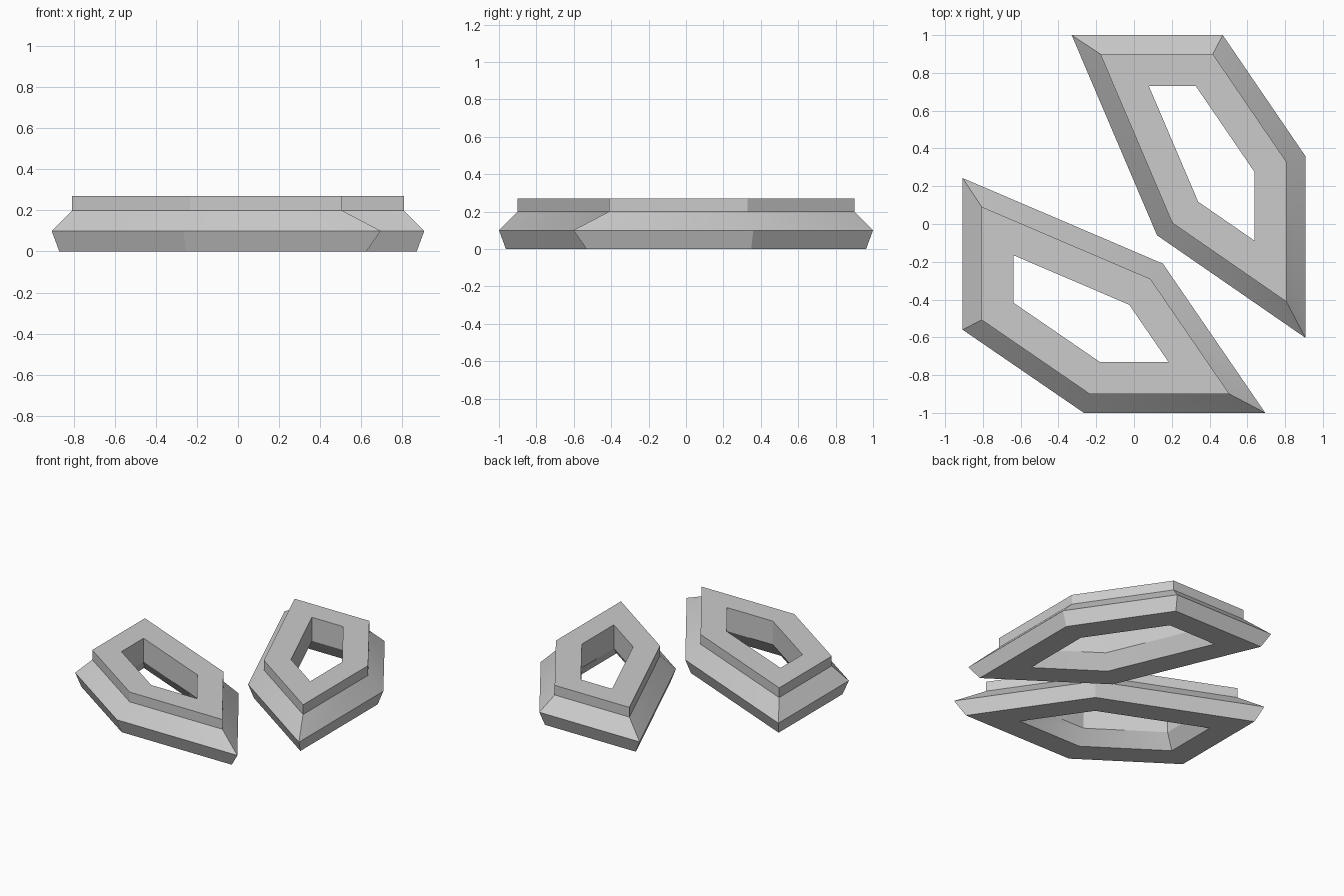
import bpy, bmesh, math
from mathutils import Vector

if "Cube" in bpy.data.objects:
    bpy.data.objects.remove(bpy.data.objects["Cube"])

grey = bpy.data.materials.new("plain grey")
grey.diffuse_color = (0.6, 0.6, 0.6, 1)
grey.use_nodes = True
grey.node_tree.nodes["Principled BSDF"].inputs["Base Color"].default_value = grey.diffuse_color

# Cross-section of the frame as (inset from the widest outline, height)
SECTION = [(0.0, 0.10), (0.10, 0.20), (0.10, 0.27), (0.27, 0.27),
           (0.27, 0.10), (0.205, 0.0), (0.037, 0.0)]


def inset(points, d):
    """Move every side of a counter-clockwise polygon inwards by d."""
    pts = [Vector(p) for p in points]
    result = []
    for i, p in enumerate(pts):
        a = (p - pts[i - 1]).normalized()
        b = (pts[(i + 1) % len(pts)] - p).normalized()
        na, nb = Vector((-a.y, a.x)), Vector((-b.y, b.x))
        result.append(p + (na + nb) * (d / (1 + na.dot(nb))))
    return result


def frame(name, outline):
    """Sweep the cross-section around a five-sided outline."""
    bm = bmesh.new()
    loops = [[bm.verts.new((p.x, p.y, z)) for p in inset(outline, d)]
             for d, z in SECTION]
    n = len(outline)
    for k, low in enumerate(loops):
        high = loops[(k + 1) % len(loops)]
        for i in range(n):
            j = (i + 1) % n
            bm.faces.new((low[i], low[j], high[j], high[i]))
    bmesh.ops.recalc_face_normals(bm, faces=bm.faces)
    mesh = bpy.data.meshes.new(name)
    bm.to_mesh(mesh)
    bm.free()
    obj = bpy.data.objects.new(name, mesh)
    bpy.context.collection.objects.link(obj)
    mesh.materials.append(grey)
    bpy.ops.object.select_all(action='DESELECT')
    obj.select_set(True)
    bpy.context.view_layer.objects.active = obj
    bpy.ops.object.shade_smooth_by_angle(angle=math.radians(30))


# Two slanted five-sided frames
frame("back_right_frame", [(-0.33, 1.0), (0.122, -0.06), (0.907, -0.602),
                           (0.907, 0.36), (0.47, 1.0)])
frame("front_left_frame", [(-0.907, 0.243), (-0.907, -0.56), (-0.265, -1.0),
                           (0.695, -1.0), (0.153, -0.21)])
